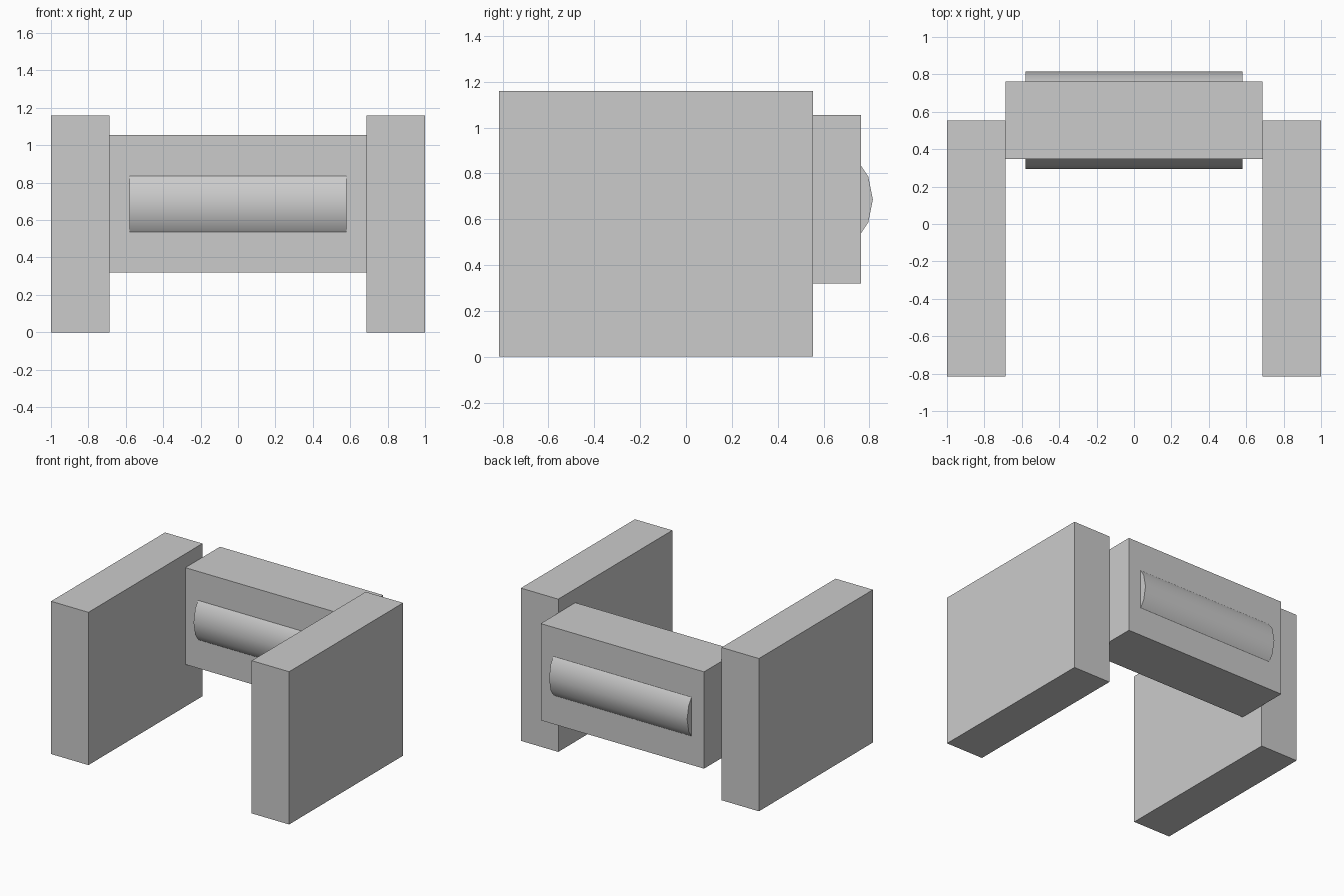
import bpy
import math

cube = bpy.data.objects.get("Cube")
if cube:
    bpy.data.objects.remove(cube, do_unlink=True)

# Single plain grey
grey = bpy.data.materials.new("light_grey")
grey.use_nodes = True
colour = (0.6, 0.6, 0.6, 1)
grey.diffuse_color = colour
grey.node_tree.nodes["Principled BSDF"].inputs["Base Color"].default_value = colour


def box(name, low, high):
    """Box spanning two opposite corners."""
    centre = [(a + b) / 2 for a, b in zip(low, high)]
    bpy.ops.mesh.primitive_cube_add(size=1, location=centre)
    ob = bpy.context.object
    ob.name = name
    ob.scale = [b - a for a, b in zip(low, high)]
    bpy.ops.object.transform_apply(location=False, rotation=False, scale=True)
    ob.data.materials.append(grey)
    return ob


# Side panels
for side, sign in (("left", 1), ("right", -1)):
    xs = sorted((sign * 0.686, sign * 1.0))
    box(side + "_side_panel", (xs[0], -0.815, 0), (xs[1], 0.553, 1.16))

# Cross block joining the panels at the back
box("cross_block", (-0.686, 0.348, 0.32), (0.686, 0.763, 1.055))

# Horizontal roller running through the cross block, its faces bulging out
bpy.ops.mesh.primitive_cylinder_add(vertices=16, radius=0.26, depth=1.16,
                                    location=(0, 0.555, 0.686),
                                    rotation=(0, math.pi / 2, 0))
roller = bpy.context.object
roller.name = "roller"
roller.data.materials.append(grey)
bpy.ops.object.shade_smooth_by_angle(angle=math.radians(30))
